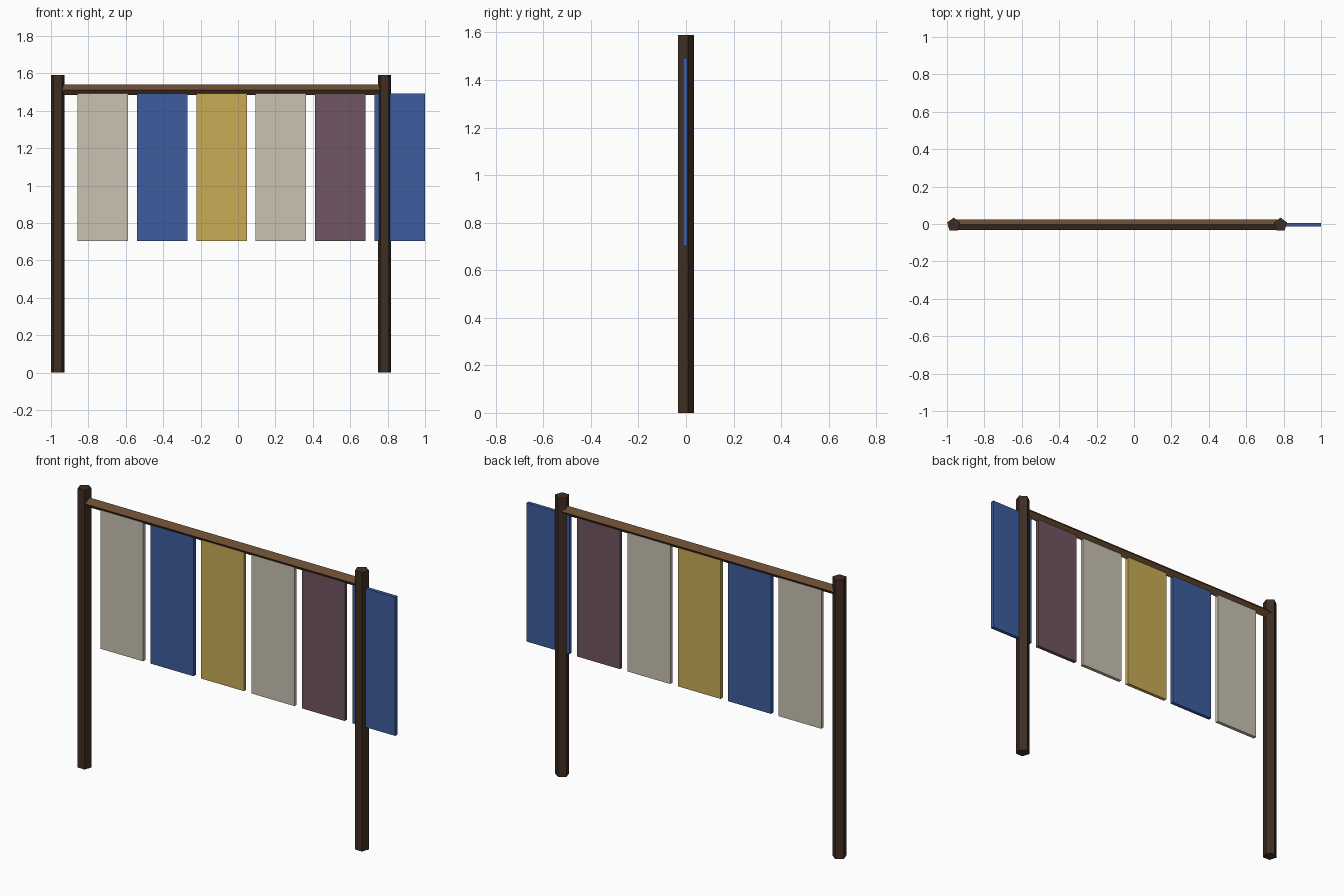
import bpy, bmesh, math
from mathutils import Matrix

if "Cube" in bpy.data.objects:
    bpy.data.objects.remove(bpy.data.objects["Cube"])

Y0 = -0.0036            # common centre line in depth
LEFT, RIGHT = -0.964, 0.783
PITCH = (RIGHT - LEFT) / 5.5


def material(name, rgb):
    m = bpy.data.materials.new(name)
    m.diffuse_color = (*rgb, 1)
    m.use_nodes = True
    m.node_tree.nodes["Principled BSDF"].inputs["Base Color"].default_value = m.diffuse_color
    return m


def finish(name, bm, mat):
    bmesh.ops.recalc_face_normals(bm, faces=bm.faces)
    me = bpy.data.meshes.new(name)
    bm.to_mesh(me)
    bm.free()
    me.materials.append(mat)
    ob = bpy.data.objects.new(name, me)
    bpy.context.collection.objects.link(ob)
    return ob


def prism(name, sides, radius, length, matrix, mat):
    """Flat-sided bar along local z with one corner towards local +y."""
    bm = bmesh.new()
    ring = [bm.verts.new((radius * math.sin(2 * math.pi * i / sides),
                          radius * math.cos(2 * math.pi * i / sides), 0))
            for i in range(sides)]
    base = bm.faces.new(ring)
    top = bmesh.ops.extrude_face_region(bm, geom=[base], use_keep_orig=True)["geom"]
    bmesh.ops.translate(bm, vec=(0, 0, length),
                        verts=[g for g in top if isinstance(g, bmesh.types.BMVert)])
    bm.transform(matrix)
    return finish(name, bm, mat)


def box(name, centre, size, mat):
    bm = bmesh.new()
    bmesh.ops.create_cube(bm, size=1, matrix=Matrix.Translation(centre) @ Matrix.Diagonal((*size, 1)))
    return finish(name, bm, mat)


dark_wood = material("dark_wood", (0.051, 0.027, 0.016))
rail_wood = material("rail_wood", (0.144, 0.072, 0.031))
cream = material("cream_cloth", (0.58, 0.54, 0.44))
blue = material("blue_cloth", (0.048, 0.109, 0.342))
gold = material("gold_cloth", (0.58, 0.41, 0.093))
plum = material("plum_cloth", (0.162, 0.091, 0.122))

# Five-sided posts
for name, x in (("left_post", LEFT), ("right_post", RIGHT)):
    prism(name, 5, 0.0375, 1.59, Matrix.Translation((x, Y0, 0)), dark_wood)

# Four-sided rail, set on edge, between the post centres
prism("top_rail", 4, 0.028, RIGHT - LEFT,
      Matrix.Translation((LEFT, Y0, 1.512)) @ Matrix.Rotation(math.pi / 2, 4, 'Y'), rail_wood)

# Hanging cloths, evenly spaced; the last one runs past the right post
for i, mat in enumerate((cream, blue, gold, cream, plum, blue)):
    x = 0.865 - (5 - i) * PITCH
    box(f"hanging_cloth_{i + 1}", (x, Y0, 1.098), (0.27, 0.02, 0.79), mat)
